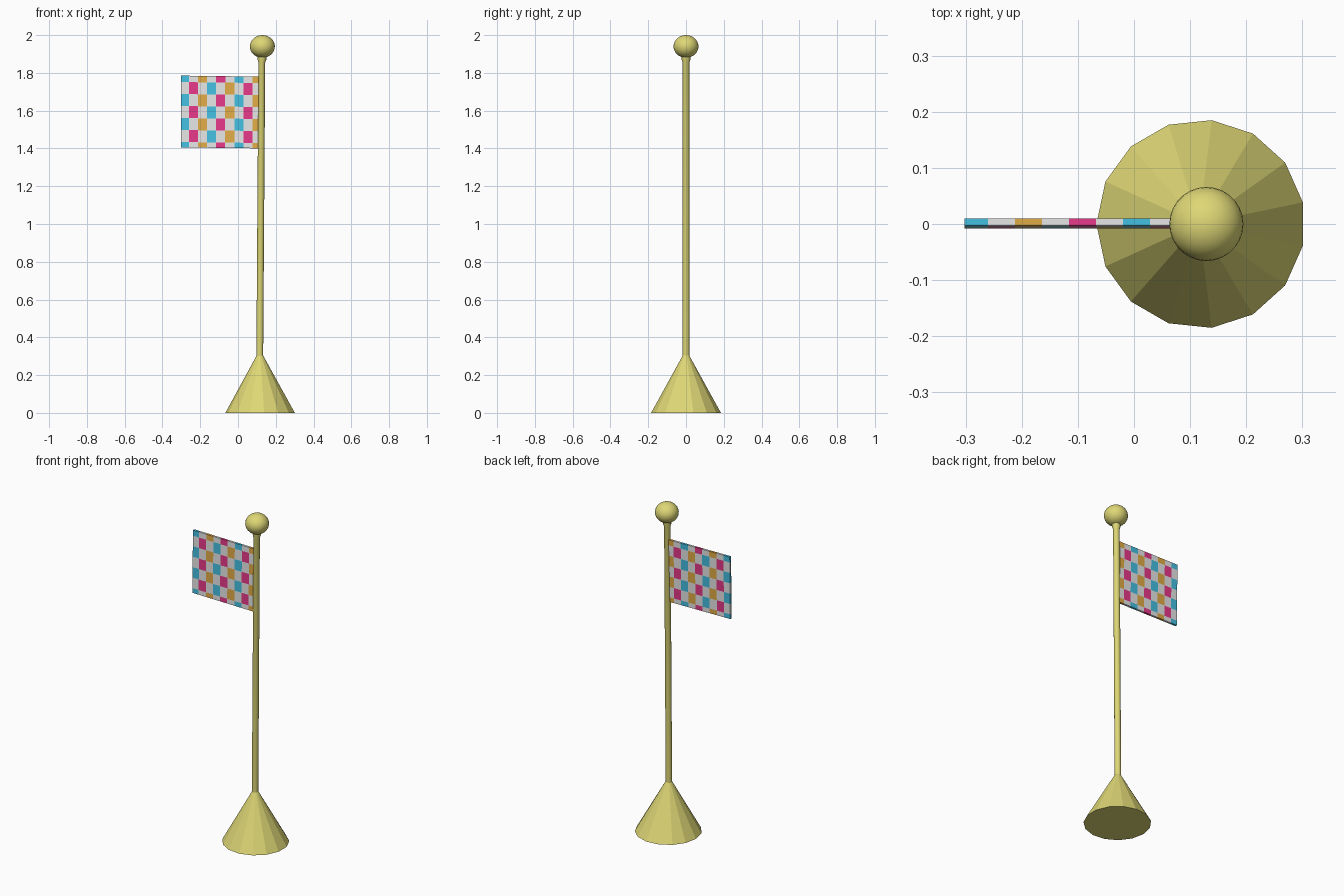
import bpy, bmesh, math
from mathutils import Vector, Matrix

if "Cube" in bpy.data.objects:
    bpy.data.objects.remove(bpy.data.objects["Cube"])


def material(name, rgb):
    lin = [(c / 255 / 12.92) if c < 11 else ((c / 255 + 0.055) / 1.055) ** 2.4 for c in rgb]
    m = bpy.data.materials.new(name)
    m.diffuse_color = (*lin, 1)
    m.use_nodes = True
    m.node_tree.nodes["Principled BSDF"].inputs["Base Color"].default_value = m.diffuse_color
    return m


yellow = material("pale yellow", (222, 215, 118))
white = material("white", (235, 235, 235))
cyan = material("sky blue", (68, 192, 226))
pink = material("magenta", (232, 58, 138))
orange = material("orange", (226, 172, 70))


def make(name, bm, mats, smooth=None):
    me = bpy.data.meshes.new(name)
    bmesh.ops.recalc_face_normals(bm, faces=bm.faces)
    bm.to_mesh(me)
    bm.free()
    for m in mats:
        me.materials.append(m)
    ob = bpy.data.objects.new(name, me)
    bpy.context.collection.objects.link(ob)
    if smooth:
        bpy.ops.object.select_all(action='DESELECT')
        ob.select_set(True)
        bpy.context.view_layer.objects.active = ob
        bpy.ops.object.shade_smooth_by_angle(angle=math.radians(smooth))
    return ob


def lathe(rings, sides):
    """Stack of rings (centre x, z, radius), one vertex pointing to -x."""
    bm = bmesh.new()
    loops = []
    for cx, z, r in rings:
        loops.append([bm.verts.new((cx + r * math.cos(math.pi + a), r * math.sin(math.pi + a), z))
                      for a in (2 * math.pi * i / sides for i in range(sides))])
    for lo, hi in zip(loops, loops[1:]):
        for i in range(sides):
            j = (i + 1) % sides
            bm.faces.new((lo[i], lo[j], hi[j], hi[i]))
    bm.faces.new(loops[0])
    bm.faces.new(loops[-1])
    return bm


# faceted cone base
make("base", lathe([(0.119, 0, 0.186), (0.116, 0.31, 0.014)], 15), [yellow])

# slightly leaning pole with a flared top
make("pole", lathe([(0.115, 0.27, 0.018), (0.126, 1.855, 0.018),
                    (0.127, 1.87, 0.023), (0.128, 1.90, 0.023)], 16), [yellow], 40)

# ball finial
bm = bmesh.new()
bmesh.ops.create_uvsphere(bm, u_segments=28, v_segments=16, radius=1,
                          matrix=Matrix.Translation((0.129, 0, 1.94)) @ Matrix.Diagonal((0.066, 0.066, 0.06, 1)))
make("finial", bm, [yellow], 60)

# flag: thin slab cut into a checker of columns and rows
X0, X1, Z0, Z1 = -0.302, 0.118, 1.403, 1.783
COL0, COLW, ROW0, ROWH = -0.308, 0.0481, 1.749, 0.0635
bm = bmesh.new()
bmesh.ops.create_cube(bm, size=1, matrix=Matrix.Translation(((X0 + X1) / 2, 0.001, (Z0 + Z1) / 2))
                      @ Matrix.Diagonal((X1 - X0, 0.013, Z1 - Z0, 1)))


def cut(co, no):
    bmesh.ops.bisect_plane(bm, geom=bm.verts[:] + bm.edges[:] + bm.faces[:], plane_co=co, plane_no=no)


for i in range(1, 9):
    cut((COL0 + i * COLW, 0, 0), (1, 0, 0))
for i in range(6):
    cut((0, 0, ROW0 - i * ROWH), (0, 0, 1))
for f in bm.faces:
    c = f.calc_center_median()
    col = math.floor((c.x - COL0) / COLW)
    row = math.floor((ROW0 - c.z) / ROWH) + 1
    f.material_index = 1 + col % 3 if (col + row) % 2 == 0 else 0
# lean the flag a little: forward at the bottom, drooping to the pole
for v in bm.verts:
    v.co.y += 0.014 * (v.co.z - 1.594)
    v.co.z -= 0.012 * (v.co.x + 0.1)
make("flag", bm, [white, cyan, pink, orange])
